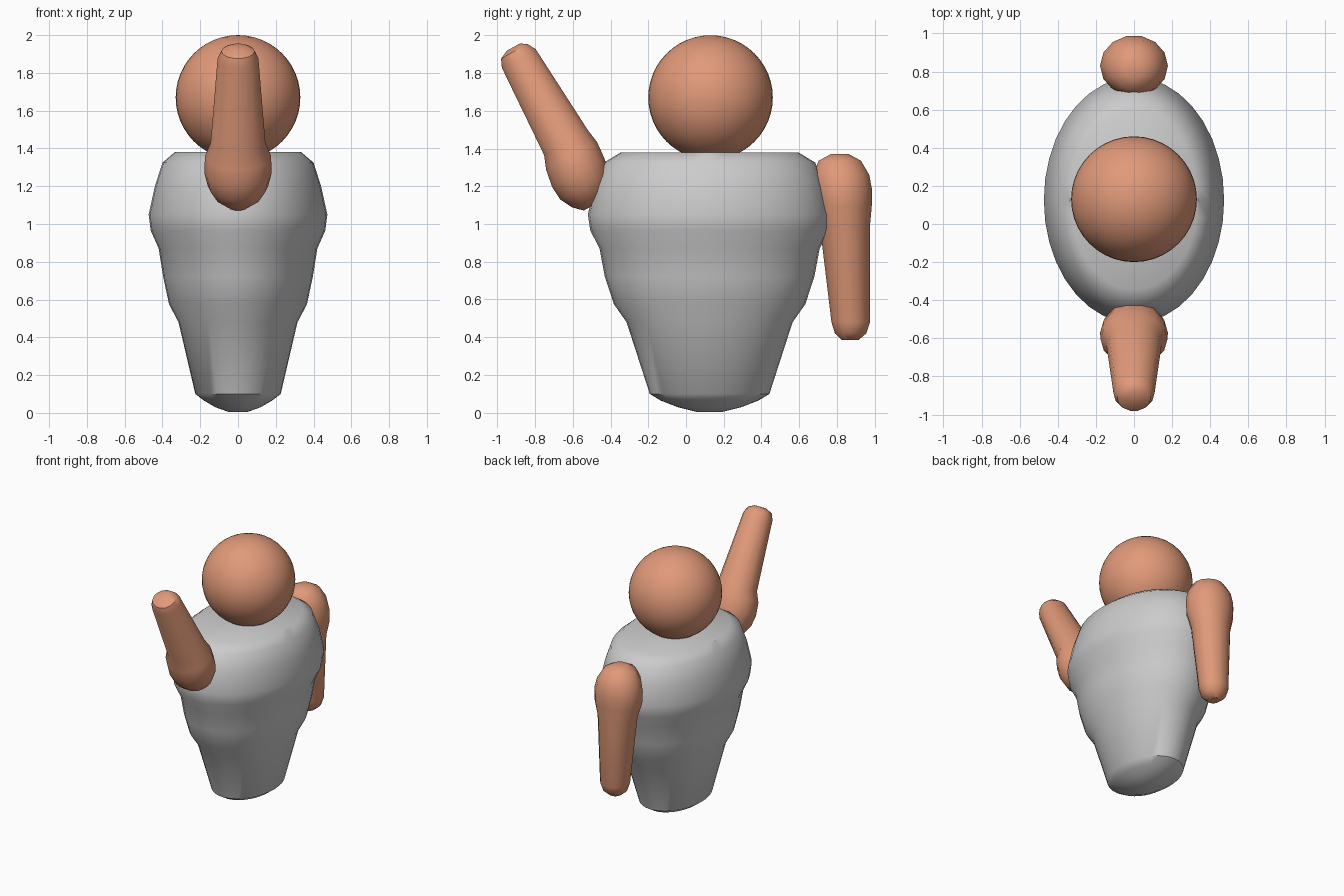
import bpy, bmesh
from math import sin, cos, pi, radians

if "Cube" in bpy.data.objects:
    bpy.data.objects.remove(bpy.data.objects["Cube"])

skin = bpy.data.materials.new("skin")
skin.diffuse_color = (0.75, 0.32, 0.19, 1)
skin.use_nodes = True
skin.node_tree.nodes["Principled BSDF"].inputs["Base Color"].default_value = skin.diffuse_color


def loft(name, rings, sides, tilt=0, mat=None, angle=40):
    """Skin elliptical rings (y, z, x radius, y radius), each tilted about x."""
    bm = bmesh.new()
    t = radians(tilt)
    loops = []
    for y, z, rx, ry in rings:
        loops.append([bm.verts.new((rx * cos(a), y + ry * sin(a) * cos(t), z + ry * sin(a) * sin(t)))
                      for a in (2 * pi * i / sides for i in range(sides))])
    for a, b in zip(loops, loops[1:]):
        for i in range(sides):
            j = (i + 1) % sides
            bm.faces.new((a[i], a[j], b[j], b[i]))
    bm.faces.new(loops[0])
    bm.faces.new(loops[-1])
    bmesh.ops.recalc_face_normals(bm, faces=bm.faces)
    me = bpy.data.meshes.new(name)
    bm.to_mesh(me)
    bm.free()
    ob = bpy.data.objects.new(name, me)
    bpy.context.collection.objects.link(ob)
    if mat:
        me.materials.append(mat)
    bpy.ops.object.select_all(action='DESELECT')
    ob.select_set(True)
    bpy.context.view_layer.objects.active = ob
    bpy.ops.object.shade_smooth_by_angle(angle=radians(angle))
    return ob


# Torso: tapered oval body with rounded base and flat top
C = 0.125
torso = [(0.005, 0.05, 0.07), (0.03, 0.12, 0.17), (0.065, 0.18, 0.26), (0.1, 0.226, 0.317),
         (0.48, 0.315, 0.44), (0.575, 0.365, 0.507), (0.72, 0.396, 0.555), (0.87, 0.42, 0.583),
         (0.965, 0.462, 0.632), (1.05, 0.473, 0.645), (1.2, 0.44, 0.61), (1.325, 0.40, 0.56),
         (1.38, 0.335, 0.47)]
loft("torso", [(C, z, rx, ry) for z, rx, ry in torso], 36)

# Head
bpy.ops.mesh.primitive_uv_sphere_add(segments=40, ring_count=24, radius=0.33, location=(0, 0.13, 1.67))
head = bpy.context.object
head.name = "head"
head.data.materials.append(skin)
bpy.ops.object.shade_smooth()

# Lowered arm: ball shoulder tapering to a rounded hand
loft("lowered_arm", [
    (0.815, 1.37, 0.05, 0.05), (0.815, 1.335, 0.115, 0.115), (0.823, 1.26, 0.16, 0.152),
    (0.83, 1.18, 0.178, 0.16), (0.832, 1.09, 0.175, 0.156), (0.842, 0.98, 0.145, 0.135),
    (0.873, 0.48, 0.108, 0.105), (0.872, 0.42, 0.088, 0.085), (0.87, 0.385, 0.045, 0.045)],
    14, mat=skin)

# Raised arm: same form, swung up and outwards
loft("raised_arm", [
    (-0.49, 1.10, 0.06, 0.06), (-0.51, 1.14, 0.12, 0.11), (-0.538, 1.20, 0.16, 0.15),
    (-0.57, 1.27, 0.178, 0.162), (-0.606, 1.36, 0.175, 0.158), (-0.635, 1.43, 0.145, 0.137),
    (-0.886, 1.877, 0.108, 0.105), (-0.91, 1.915, 0.088, 0.082), (-0.915, 1.937, 0.04, 0.04)],
    14, tilt=29, mat=skin)
